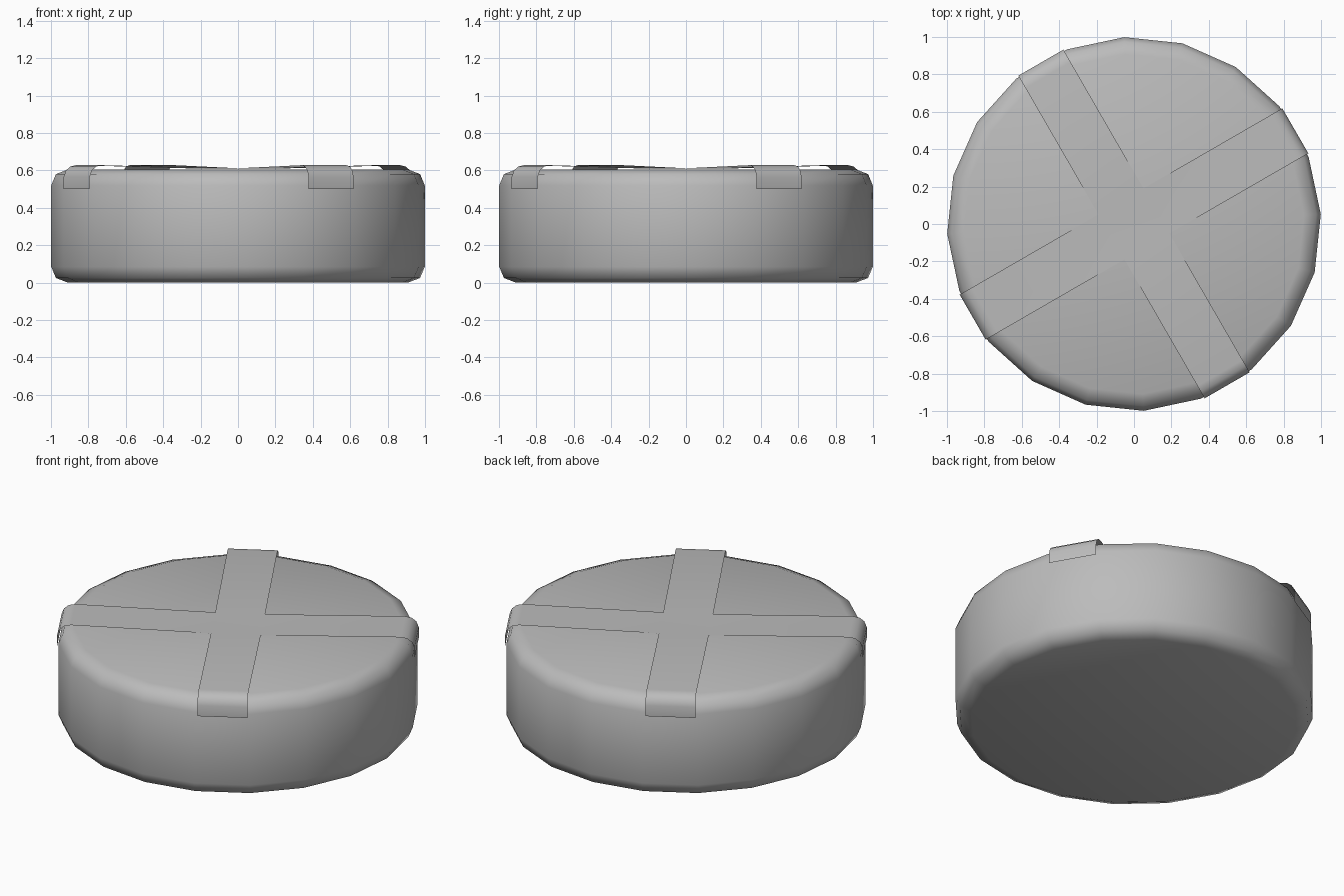
import bpy, bmesh, math
from mathutils import Matrix

if "Cube" in bpy.data.objects:
    bpy.data.objects.remove(bpy.data.objects["Cube"])

grey = bpy.data.materials.new("light_grey")
grey.diffuse_color = (0.5, 0.5, 0.5, 1)
grey.use_nodes = True
grey.node_tree.nodes["Principled BSDF"].inputs["Base Color"].default_value = grey.diffuse_color


def make_object(name, bm, angle):
    mesh = bpy.data.meshes.new(name)
    bm.to_mesh(mesh)
    bm.free()
    mesh.materials.append(grey)
    obj = bpy.data.objects.new(name, mesh)
    bpy.context.collection.objects.link(obj)
    bpy.ops.object.select_all(action='DESELECT')
    bpy.context.view_layer.objects.active = obj
    obj.select_set(True)
    bpy.ops.object.shade_smooth_by_angle(angle=math.radians(angle))
    return obj


# Round body: twenty-sided drum with rounded rims
SIDES = 20
profile = [(0.91, 0.0), (0.975, 0.025), (1.0, 0.085),
           (1.0, 0.52), (0.975, 0.58), (0.91, 0.605)]
bm = bmesh.new()
rings = []
for r, z in profile:
    ring = []
    for i in range(SIDES):
        a = math.radians(3 + 360 / SIDES * i)
        ring.append(bm.verts.new((r * math.cos(a), r * math.sin(a), z)))
    rings.append(ring)
for low, high in zip(rings, rings[1:]):
    for i in range(SIDES):
        j = (i + 1) % SIDES
        bm.faces.new((low[i], low[j], high[j], high[i]))
bm.faces.new(rings[0][::-1])
bm.faces.new(rings[-1])
make_object("round_body", bm, 50)

# Crossed straps: thin sheet with four arms that rise and fold over the rim
HALF = 0.139
arm = [(HALF, 0.609), (0.92, 0.628), (0.955, 0.621), (0.982, 0.60),
       (0.996, 0.565), (0.996, 0.50)]
bm = bmesh.new()
bm.faces.new([bm.verts.new((x, y, 0.609)) for x, y in
              ((-HALF, -HALF), (HALF, -HALF), (HALF, HALF), (-HALF, HALF))])
for k in range(4):
    turn = Matrix.Rotation(math.radians(90 * k), 3, 'Z')
    pairs = [[bm.verts.new(turn @ Matrix.Identity(3) @ v) for v in
              (Matrix.Translation((s, -HALF, z)).translation,
               Matrix.Translation((s, HALF, z)).translation)]
             for s, z in arm]
    for a, b in zip(pairs, pairs[1:]):
        bm.faces.new((a[0], b[0], b[1], a[1]))
bmesh.ops.remove_doubles(bm, verts=bm.verts, dist=0.0005)
bmesh.ops.rotate(bm, verts=bm.verts, cent=(0, 0, 0),
                 matrix=Matrix.Rotation(math.radians(30), 3, 'Z'))
make_object("crossed_straps", bm, 50)
